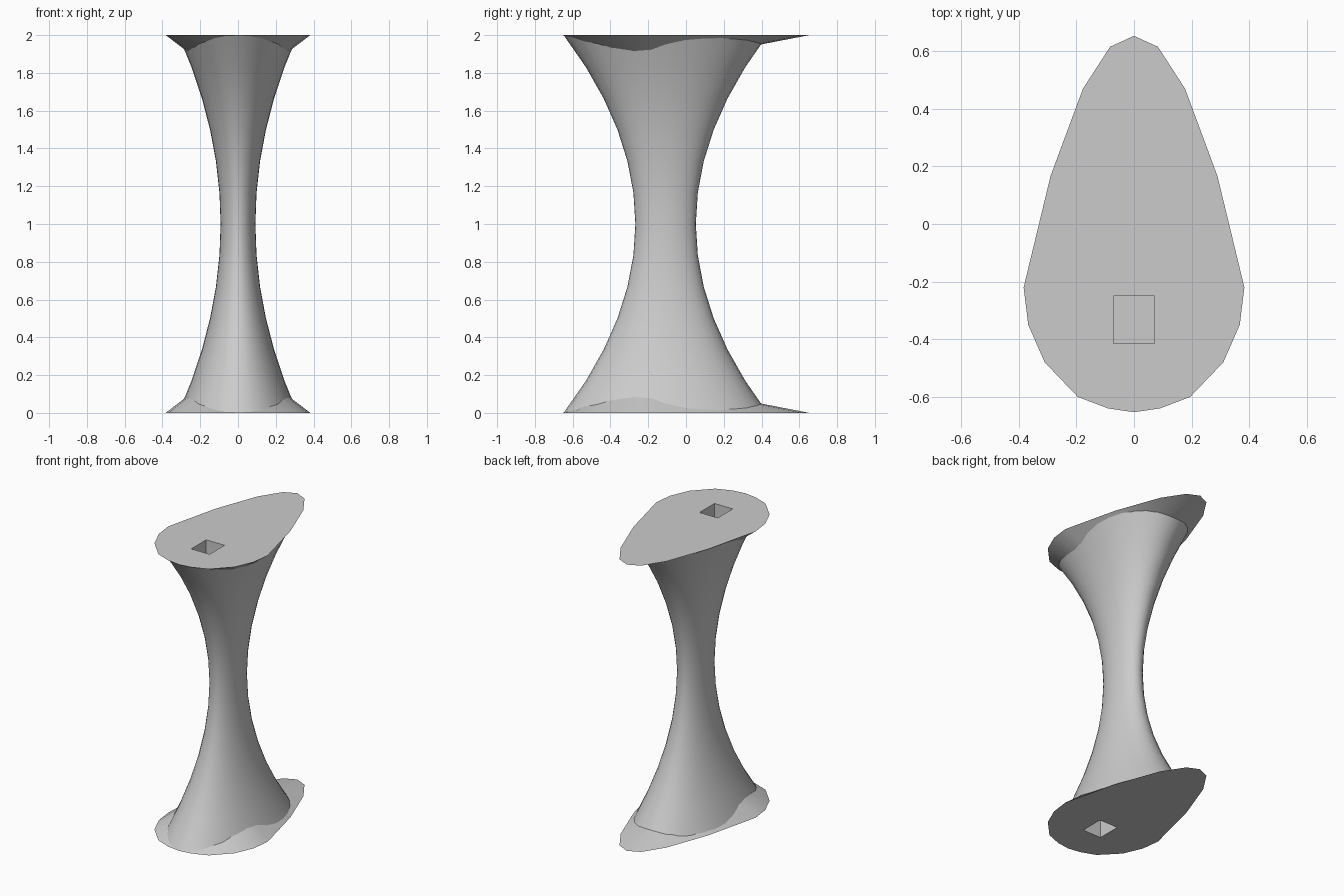
import bpy, bmesh, math

cube = bpy.data.objects.get("Cube")
if cube:
    bpy.data.objects.remove(cube, do_unlink=True)

grey = bpy.data.materials.new("light grey")
grey.use_nodes = True
colour = (0.6, 0.6, 0.6, 1)
grey.diffuse_color = colour
grey.node_tree.nodes["Principled BSDF"].inputs["Base Color"].default_value = colour

CENTRE_Y = -0.108
END_X, END_Y = 0.316, 0.54       # half sizes of the column at its ends
WAIST_X, WAIST_Y = 0.092, 0.16   # half sizes at the waist


def finish(name, bm, angle):
    mesh = bpy.data.meshes.new(name)
    bm.to_mesh(mesh)
    bm.free()
    mesh.materials.append(grey)
    ob = bpy.data.objects.new(name, mesh)
    bpy.context.collection.objects.link(ob)
    bpy.ops.object.select_all(action='DESELECT')
    ob.select_set(True)
    bpy.context.view_layer.objects.active = ob
    bpy.ops.object.shade_smooth_by_angle(angle=math.radians(angle))
    return ob


def bridge(bm, a, b):
    for i in range(len(a)):
        j = (i + 1) % len(a)
        bm.faces.new((a[i], a[j], b[j], b[i]))


# Waisted oval column
bm = bmesh.new()
SIDES, RINGS = 32, 12
rings = []
for r in range(RINGS + 1):
    t = (2 * r / RINGS - 1) * 0.997
    ax = WAIST_X + (END_X - WAIST_X) * t * t
    ay = WAIST_Y + (END_Y - WAIST_Y) * t * t
    rings.append([bm.verts.new((ax * math.cos(a), CENTRE_Y + ay * math.sin(a), 1 + t))
                  for a in (2 * math.pi * i / SIDES for i in range(SIDES))])
for low, high in zip(rings, rings[1:]):
    bridge(bm, low, high)
finish("column", bm, 40)

# Teardrop outline, right half from back to front, then mirrored
half = [(0, 0.653), (0.083, 0.615), (0.177, 0.47), (0.255, 0.26), (0.29, 0.165),
        (0.383, -0.22), (0.367, -0.35), (0.31, -0.48), (0.195, -0.6),
        (0.09, -0.64), (0, -0.653)]
outline = half + [(-x, y) for x, y in half[-2:0:-1]]


def collar_point(x, y):
    """Point where the sloping collar tucks into the column."""
    u, v = x / END_X, (y - CENTRE_Y) / END_Y
    r = math.hypot(u, v)
    h = 0.36 * (r - 1) if y < 0.2 else 0.015 + 0.08 * (r - 1)
    s = (1 - 1.41 * h - 0.02) / r
    return x * s, CENTRE_Y + (y - CENTRE_Y) * s, h + 0.004


def make_flange(name, top):
    bm = bmesh.new()

    def vert(x, y, z):
        return bm.verts.new((x, y, 2 - z if top else z))

    outer = [vert(x, y, 0) for x, y in outline]
    inner = [vert(*collar_point(x, y)) for x, y in outline]
    bridge(bm, outer, inner)
    # Flat plate with a rectangular socket
    corners = [(-0.071, -0.415), (0.071, -0.415), (0.071, -0.25), (-0.071, -0.25)]
    rim = [vert(x, y, 0) for x, y in corners]
    floor = [vert(x, y, 0.2) for x, y in corners]
    bridge(bm, rim, floor)
    bm.faces.new(floor)
    loops = [bm.edges.get((ring[i - 1], ring[i])) for ring in (outer, rim)
             for i in range(len(ring))]
    bmesh.ops.triangle_fill(bm, edges=loops, use_beauty=True, normal=(0, 0, 1))
    bmesh.ops.recalc_face_normals(bm, faces=bm.faces)
    # Make the plate face outward
    plate = max((f for f in bm.faces if all(v in outer + rim for v in f.verts)),
                key=lambda f: f.calc_area())
    if (plate.normal.z > 0) != top:
        bmesh.ops.reverse_faces(bm, faces=bm.faces)
    return finish(name, bm, 20)


make_flange("bottom_flange", False)
make_flange("top_flange", True)
